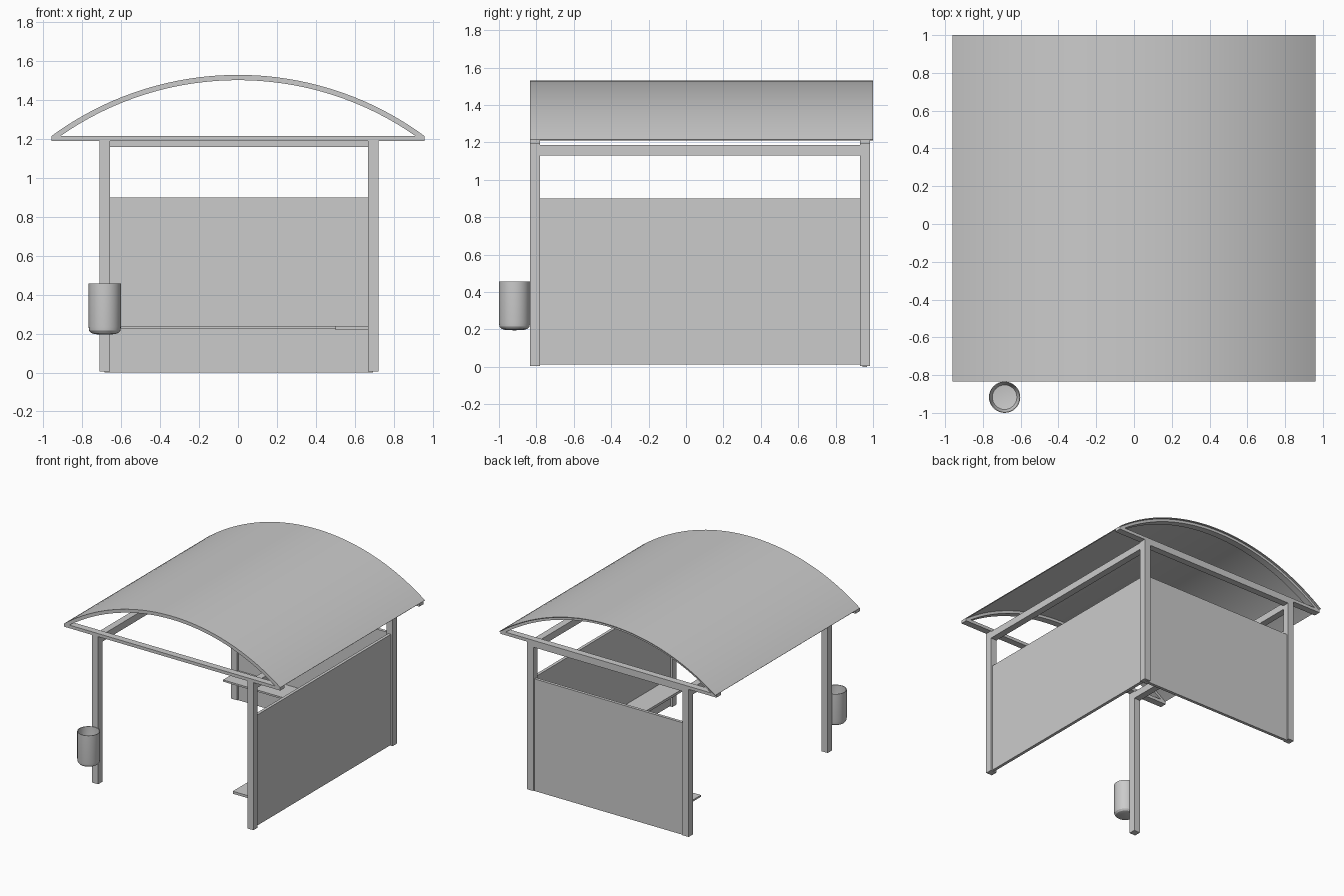
import bpy, bmesh, math

cube = bpy.data.objects.get("Cube")
if cube:
    bpy.data.objects.remove(cube, do_unlink=True)

grey = bpy.data.materials.new("light_grey")
grey.use_nodes = True
colour = (0.6, 0.6, 0.6, 1)
grey.diffuse_color = colour
grey.node_tree.nodes["Principled BSDF"].inputs["Base Color"].default_value = colour


def finish(name, bm, smooth=False):
    bmesh.ops.recalc_face_normals(bm, faces=bm.faces)
    mesh = bpy.data.meshes.new(name)
    bm.to_mesh(mesh)
    bm.free()
    mesh.materials.append(grey)
    ob = bpy.data.objects.new(name, mesh)
    bpy.context.collection.objects.link(ob)
    if smooth:
        bpy.ops.object.select_all(action='DESELECT')
        ob.select_set(True)
        bpy.context.view_layer.objects.active = ob
        bpy.ops.object.shade_smooth_by_angle(angle=math.radians(30))
    return ob


def box(name, x, y, z):
    """Box from three (low, high) ranges."""
    bm = bmesh.new()
    bmesh.ops.create_cube(bm, size=1)
    for v in bm.verts:
        v.co = [r[0] + (c + 0.5) * (r[1] - r[0]) for c, r in zip(v.co, (x, y, z))]
    return finish(name, bm)


def around(c, half):
    return (c - half, c + half)


# Roof arc through the eaves and the crown
HALF, EAVE, CROWN = 0.96, 1.215, 1.53
RISE = CROWN - EAVE
RADIUS = (HALF ** 2 + RISE ** 2) / (2 * RISE)
SWEEP = math.asin(HALF / RADIUS)


def arch(name, outer, inner, y, steps=40):
    """Curved band between two radii, extruded along y."""
    bm = bmesh.new()
    centre = CROWN - RADIUS
    ring = []
    for r, order in ((outer, range(steps + 1)), (inner, range(steps, -1, -1))):
        for i in order:
            a = SWEEP * (2 * i / steps - 1)
            ring.append((r * math.sin(a), centre + r * math.cos(a)))
    front, back = [[bm.verts.new((px, py, pz)) for px, pz in ring] for py in y]
    n = len(ring)
    for i in range(n):
        j = (i + 1) % n
        bm.faces.new((front[i], front[j], back[j], back[i]))
    for i in range(steps):
        k = n - 1 - i
        for side in (front, back):
            bm.faces.new((side[i], side[i + 1], side[k - 1], side[k]))
    return finish(name, bm, True)


LEFT, RIGHT, FRONT, BACK, T = 0.695, -0.685, -0.808, 0.957, 0.027

# Posts and side beams
for side, x in (("left", LEFT), ("right", RIGHT)):
    for end, y in (("front", FRONT), ("back", BACK)):
        box(f"{end}_{side}_post", around(x, T), around(y, T), (0.005, 1.19))
    box(f"{side}_beam", around(x, T), (FRONT + T, BACK - T), (1.13, 1.185))

# Gable ties, ribs and roof sheet
for end, y in (("front", FRONT), ("back", BACK)):
    box(f"{end}_gable_tie", (-HALF, HALF), around(y, T), (1.19, 1.215))
    arch(f"{end}_roof_rib", RADIUS - 0.005, RADIUS - 0.027, around(y, T))
arch("roof_sheet", RADIUS, RADIUS - 0.006, (-0.835, 1.0))
box("back_beam", (RIGHT + T, LEFT - T), around(BACK, T), (1.16, 1.19))

# Wall panels
box("back_panel", (RIGHT, LEFT), around(BACK, 0.012), (0, 0.9))
box("side_panel", around(LEFT, 0.012), (FRONT, BACK), (0.012, 0.9))

# Corner bench
box("side_bench", (0.5, LEFT - 0.012), (-0.78, 0.75), (0.218, 0.238))
box("back_bench", (RIGHT + T, LEFT - 0.012), (0.75, BACK - 0.012), (0.224, 0.238))

# Litter bin: open cup with a rounded base
profile = [(0, 0.195), (0.05, 0.197), (0.07, 0.203), (0.08, 0.215), (0.083, 0.235),
           (0.083, 0.457), (0.078, 0.457), (0.078, 0.24), (0.065, 0.215), (0, 0.207)]
bm = bmesh.new()
verts = [bm.verts.new((r, 0, z)) for r, z in profile]
edges = [bm.edges.new(pair) for pair in zip(verts, verts[1:])]
bmesh.ops.spin(bm, geom=verts + edges, angle=math.tau, steps=32,
               axis=(0, 0, 1), cent=(0, 0, 0))
bmesh.ops.remove_doubles(bm, verts=bm.verts, dist=0.0005)
litter_bin = finish("litter_bin", bm, True)
litter_bin.location = (RIGHT, -0.917, 0)
